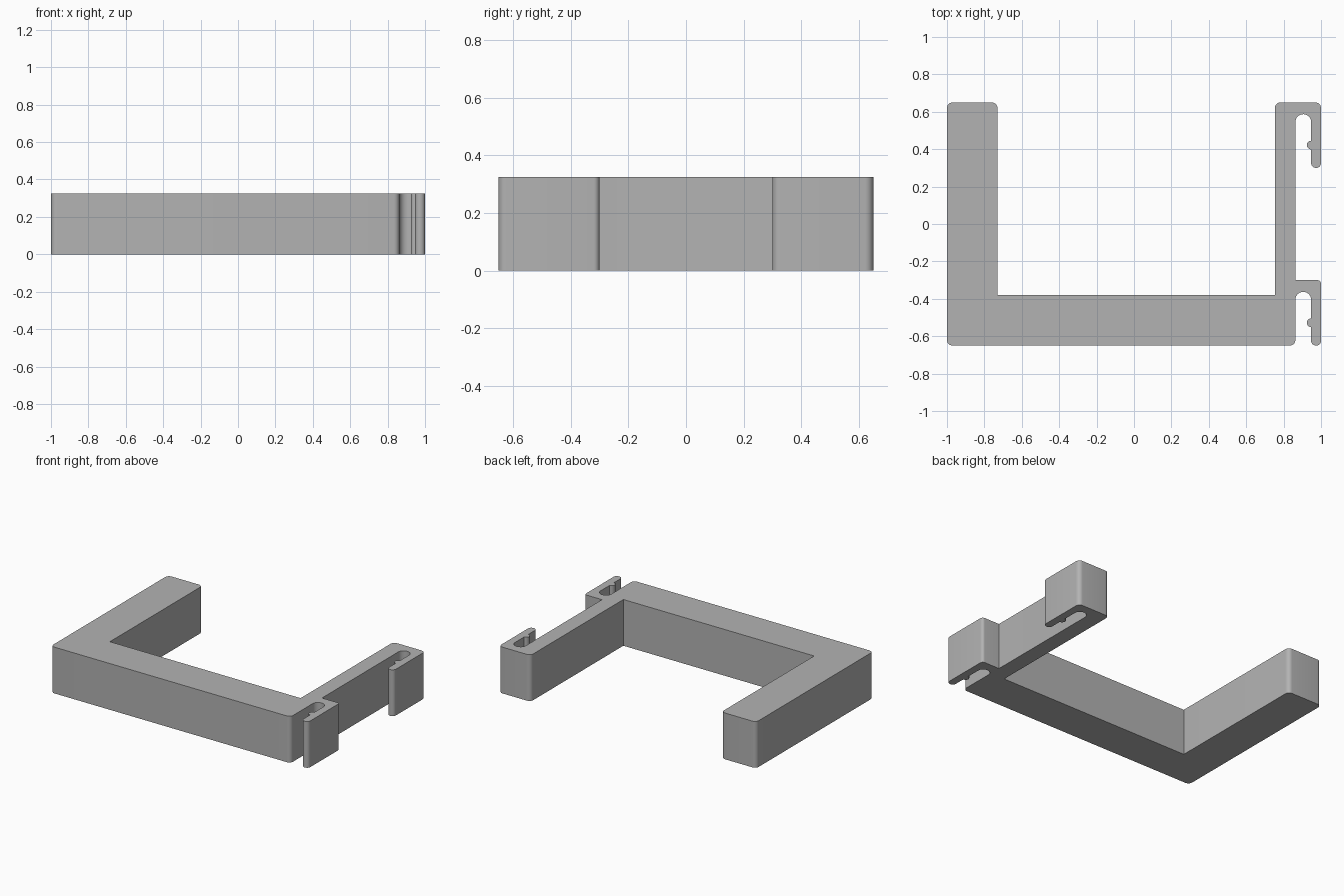
import bpy, bmesh, math
from mathutils import Vector

cube = bpy.data.objects.get("Cube")
if cube:
    bpy.data.objects.remove(cube, do_unlink=True)

HEIGHT = 0.325
ARM_X, LIP_X, OUT_X = 0.863, 0.947, 1.0   # arm side, clip lip inside, clip lip outside
FRONT, BACK = -0.65, 0.65

grey = bpy.data.materials.new("plain grey")
grey.use_nodes = True
colour = (0.45, 0.45, 0.45, 1)
grey.diffuse_color = colour
grey.node_tree.nodes["Principled BSDF"].inputs["Base Color"].default_value = colour


def clip(top, radius):
    """Corners (x, y, radius) of a hanging clip with a small snap nub."""
    tip, nub, slot = top - 0.35, top - 0.228, top - 0.063
    r, n = 0.026, 0.023
    return [(OUT_X, top, radius), (OUT_X, tip, r), (LIP_X, tip, r),
            (LIP_X, nub - n, 0), (LIP_X - n, nub - n, n),
            (LIP_X - n, nub + n, n), (LIP_X, nub + n, 0),
            (LIP_X, slot, 0.0415), (ARM_X, slot, 0.0415)]


def rounded(corners, steps=8):
    """Replace each right-angled corner by an arc of its radius."""
    points = []
    for i, (x, y, r) in enumerate(corners):
        p = Vector((x, y))
        if r == 0:
            points.append(p)
            continue
        a = (Vector(corners[i - 1][:2]) - p).normalized() * r
        b = (Vector(corners[(i + 1) % len(corners)][:2]) - p).normalized() * r
        for k in range(steps + 1):
            t = k / steps * math.pi / 2
            points.append(p + a * (1 - math.sin(t)) + b * (1 - math.cos(t)))
    # drop coincident points where two arcs meet
    return [p for i, p in enumerate(points) if (p - points[i - 1]).length > 1e-4]


# U-shaped frame with two clips along its left arm
outline = [(-1, FRONT, 0.03), (-1, BACK, 0.03), (-0.73, BACK, 0.03),
           (-0.73, -0.38, 0), (0.753, -0.38, 0), (0.753, BACK, 0.03)]
outline += clip(BACK, 0.03)
outline += [(ARM_X, -0.3, 0)]
outline += clip(-0.3, 0.02)
outline += [(ARM_X, FRONT, 0.03)]

bm = bmesh.new()
base = bm.faces.new([bm.verts.new((p.x, p.y, 0)) for p in rounded(outline)])
extruded = bmesh.ops.extrude_face_region(bm, geom=[base], use_keep_orig=True)
bmesh.ops.translate(bm, vec=(0, 0, HEIGHT),
                    verts=[g for g in extruded["geom"] if isinstance(g, bmesh.types.BMVert)])
bmesh.ops.recalc_face_normals(bm, faces=bm.faces)
mesh = bpy.data.meshes.new("clip_frame")
bm.to_mesh(mesh)
bm.free()
mesh.materials.append(grey)

frame = bpy.data.objects.new("clip_frame", mesh)
bpy.context.collection.objects.link(frame)
bpy.ops.object.select_all(action="DESELECT")
frame.select_set(True)
bpy.context.view_layer.objects.active = frame
bpy.ops.object.shade_smooth_by_angle(angle=math.radians(30))
